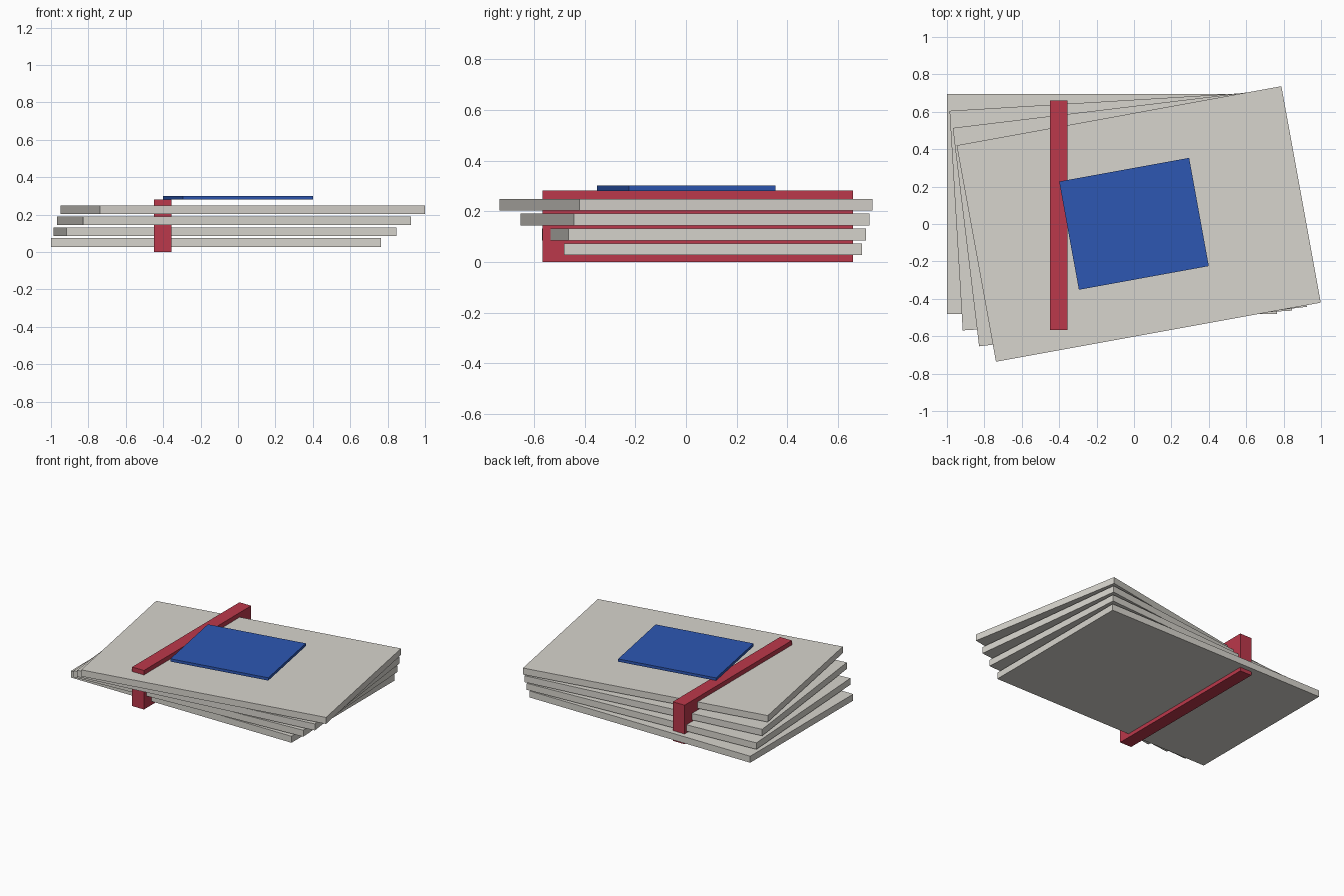
import bpy
import bmesh
from mathutils import Matrix

if "Cube" in bpy.data.objects:
    bpy.data.objects.remove(bpy.data.objects["Cube"])


def material(name, rgb):
    m = bpy.data.materials.new(name)
    m.diffuse_color = (*rgb, 1)
    m.use_nodes = True
    m.node_tree.nodes["Principled BSDF"].inputs["Base Color"].default_value = m.diffuse_color
    return m


def box(name, center, size, mat, angle=0.0):
    bm = bmesh.new()
    bmesh.ops.create_cube(bm, size=1, matrix=Matrix.Diagonal((*size, 1)))
    mesh = bpy.data.meshes.new(name)
    bm.to_mesh(mesh)
    bm.free()
    mesh.materials.append(mat)
    ob = bpy.data.objects.new(name, mesh)
    ob.location = center
    ob.rotation_euler.z = angle
    bpy.context.collection.objects.link(ob)
    return ob


paper = material("paper", (0.68, 0.66, 0.61))
red = material("red_band", (0.5, 0.04, 0.07))
blue = material("blue_label", (0.026, 0.095, 0.45))

W, D = 1.765, 1.176   # sheet width and depth
TWIST = 0.06          # extra rotation of each sheet

# Fanned stack of sheets, each shifted and turned a little more
for i in range(4):
    box(f"sheet_{i + 1}",
        (-0.1175 + 0.0475 * i, 0.1065 - 0.0355 * i, 0.0505 + 0.0585 * i),
        (W, D, 0.047), paper, TWIST * i)

# Band running through and around the stack
box("band", (-0.403, 0.0465, 0.141), (0.094, 1.225, 0.282), red)

# Label plate above the top sheet, aligned with it
box("label", (0, 0.001, 0.291), (0.4 * W, 0.5 * D, 0.02), blue, TWIST * 3)
